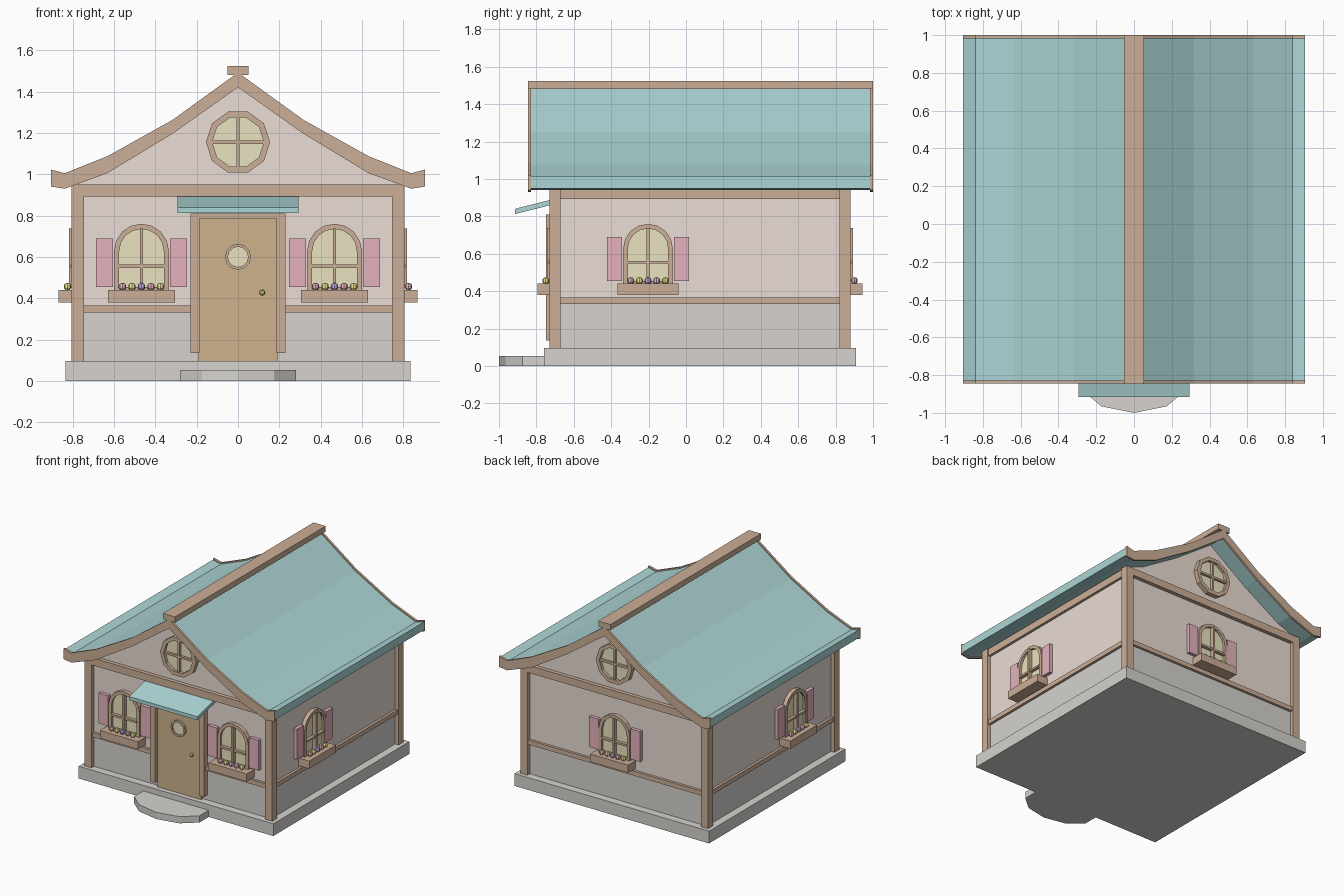
import bpy, bmesh
from math import pi, cos, sin
from mathutils import Matrix, Vector

if "Cube" in bpy.data.objects:
    bpy.data.objects.remove(bpy.data.objects["Cube"])


def material(name, rgb):
    m = bpy.data.materials.new(name)
    m.diffuse_color = (*rgb, 1)
    m.use_nodes = True
    m.node_tree.nodes["Principled BSDF"].inputs["Base Color"].default_value = m.diffuse_color
    return m


WOOD = material("wood", (0.60, 0.43, 0.31))
DOOR = material("door_wood", (0.62, 0.45, 0.27))
PLASTER = material("plaster", (0.82, 0.72, 0.66))
STONE = material("stone", (0.67, 0.65, 0.62))
TEAL = material("teal_tiles", (0.42, 0.67, 0.67))
GLASS = material("glass", (0.82, 0.77, 0.53))
PINK = material("pink", (0.78, 0.45, 0.52))
YELLOW = material("yellow", (0.85, 0.78, 0.3))
VIOLET = material("violet", (0.5, 0.42, 0.75))
I = Matrix.Identity(4)


def finish(name, bm, mat, M=I):
    bmesh.ops.recalc_face_normals(bm, faces=bm.faces)
    me = bpy.data.meshes.new(name)
    bm.to_mesh(me)
    bm.free()
    me.materials.append(mat)
    ob = bpy.data.objects.new(name, me)
    ob.matrix_world = M
    bpy.context.collection.objects.link(ob)
    return ob


def prism(name, pts, y0, y1, mat, M=I, hole=None):
    """Extrude an (x, z) outline from y0 to y1, optionally as a ring around a hole."""
    bm = bmesh.new()
    loops = [[bm.verts.new((x, y, z)) for x, z in p] for p in ([pts, hole] if hole else [pts]) for y in (y0, y1)]
    n = len(pts)

    def bridge(a, b):
        for i in range(n):
            j = (i + 1) % n
            bm.faces.new((a[i], a[j], b[j], b[i]))
    bridge(loops[0], loops[1])
    if hole:
        bridge(loops[2], loops[3])
        bridge(loops[0], loops[2])
        bridge(loops[1], loops[3])
    else:
        bm.faces.new(loops[0])
        bm.faces.new(loops[1])
    return finish(name, bm, mat, M)


def box(name, x0, x1, y0, y1, z0, z1, mat, M=I):
    return prism(name, [(x0, z0), (x1, z0), (x1, z1), (x0, z1)], y0, y1, mat, M)


def ball(name, c, r, mat, M=I):
    bm = bmesh.new()
    bmesh.ops.create_uvsphere(bm, u_segments=8, v_segments=5, radius=r, matrix=Matrix.Translation(c))
    return finish(name, bm, mat, M)


def circle(r, n, z):
    return [(r * cos(2 * pi * i / n), z + r * sin(2 * pi * i / n)) for i in range(n)]


def arch(w, bottom, spring, n=8):
    return [(-w, bottom), (w, bottom)] + [(w * cos(pi * i / n), spring + w * sin(pi * i / n)) for i in range(n + 1)]


def mirrored(half):
    """Complete an (x, z) run that ends on x = 0."""
    return half + [(-x, z) for x, z in reversed(half[:-1])]


# base and rounded doorstep
box("stone_base", -0.835, 0.835, -0.76, 0.91, 0, 0.095, STONE)
bm = bmesh.new()
bmesh.ops.create_cone(bm, cap_ends=True, segments=10, radius1=1, radius2=1, depth=1)
turn = Matrix.Rotation(pi / 2 - pi, 4, 'Z')
low = min((turn @ v.co).y for v in bm.verts)
if low > -0.99:
    turn = Matrix.Rotation(pi / 10, 4, 'Z') @ turn
bmesh.ops.transform(bm, verts=bm.verts, matrix=Matrix.Translation((0, -0.817, 0.026))
                    @ Matrix.Diagonal((0.295, 0.183, 0.052, 1)) @ turn)
finish("doorstep", bm, STONE)

# walls with gables
walls = mirrored([(0.775, 0.33), (0.775, 0.96), (0.63, 1.03), (0.32, 1.22), (0, 1.445)])
prism("plaster_walls", walls, -0.70, 0.85, PLASTER)
box("stone_lower_wall", -0.775, 0.775, -0.70, 0.85, 0.09, 0.34, STONE)

# timber posts, rails and beams
for sx, side in ((-1, "left"), (1, "right")):
    for y, end in ((-0.73, "front"), (0.82, "back")):
        a, b = sorted((sx * 0.745, sx * 0.805))
        box(f"{end}_{side}_post", a, b, y, y + 0.06, 0.095, 0.95, WOOD)
    a, b = sorted((sx * 0.75, sx * 0.795))
    box(f"{side}_rail", a, b, -0.68, 0.83, 0.33, 0.365, WOOD)
    box(f"{side}_beam", a, b, -0.68, 0.83, 0.893, 0.95, WOOD)
    a, b = sorted((sx * 0.20, sx * 0.76))
    box(f"front_{side}_rail", a, b, -0.72, -0.68, 0.33, 0.365, WOOD)
box("back_rail", -0.76, 0.76, 0.83, 0.87, 0.33, 0.365, WOOD)
for y, end in ((-0.73, "front"), (0.82, "back")):
    box(f"{end}_beam", -0.80, 0.80, y, y + 0.06, 0.893, 0.95, WOOD)

# swept roof, bargeboards and ridge
top = [(0.905, 1.012), (0.838, 0.995), (0.632, 1.077), (0.318, 1.252), (0, 1.482)]
under = [(0.905, 0.95), (0.838, 0.94), (0.632, 1.015), (0.318, 1.205), (0, 1.43)]


def roof_outline(grow):
    up = mirrored([(x, z + grow) for x, z in top])
    down = mirrored([(x, z - grow) for x, z in under])
    return up + down[::-1]


prism("roof", roof_outline(0), -0.83, 0.985, TEAL)
prism("front_bargeboard", roof_outline(0.01), -0.845, -0.828, WOOD)
prism("back_bargeboard", roof_outline(0.01), 0.983, 1.0, WOOD)
box("ridge_beam", -0.052, 0.052, -0.846, 1.0, 1.48, 1.523, WOOD)


def window(name, M):
    # arched frame, glazing bars, shutters and flower box
    prism(name + "_frame", arch(0.133, 0.43, 0.627), 0.01, -0.03, WOOD, M, hole=arch(0.108, 0.455, 0.627))
    prism(name + "_glass", arch(0.12, 0.44, 0.627), 0.01, -0.012, GLASS, M)
    box(name + "_upright_bar", -0.008, 0.008, -0.042, -0.01, 0.45, 0.737, WOOD, M)
    box(name + "_cross_bar", -0.11, 0.11, -0.036, -0.01, 0.547, 0.562, WOOD, M)
    for s, side in ((-1, "left"), (1, "right")):
        a, b = sorted((s * 0.138, s * 0.22))
        box(f"{name}_{side}_shutter", a, b, -0.027, 0.01, 0.455, 0.69, PINK, M)
    box(name + "_flower_box", -0.163, 0.163, -0.093, 0.01, 0.38, 0.44, WOOD, M)
    for i, mat in enumerate((PINK, YELLOW, VIOLET, PINK, YELLOW)):
        ball(f"{name}_flower_{i + 1}", Vector(((i - 2) * 0.046, -0.05, 0.456)), 0.019, mat, M)


def place(x, y, turn):
    return Matrix.Translation((x, y, 0)) @ Matrix.Rotation(turn, 4, 'Z')


window("front_left_window", place(-0.467, -0.70, 0))
window("front_right_window", place(0.467, -0.70, 0))
window("right_window", place(0.775, -0.203, pi / 2))
window("left_window", place(-0.775, -0.203, -pi / 2))
window("back_window", place(0, 0.85, pi))

# round gable windows
for name, M in (("front_gable", place(0, -0.70, 0)), ("back_gable", place(0, 0.85, pi))):
    prism(name + "_frame", circle(0.155, 10, 1.155), 0.01, -0.035, WOOD, M, hole=circle(0.125, 10, 1.155))
    prism(name + "_glass", circle(0.135, 10, 1.155), 0.01, -0.012, GLASS, M)
    box(name + "_upright_bar", -0.008, 0.008, -0.03, -0.01, 1.03, 1.28, WOOD, M)
    box(name + "_cross_bar", -0.125, 0.125, -0.03, -0.01, 1.147, 1.163, WOOD, M)

# door with frame, porthole, knob and awning
box("door", -0.19, 0.19, -0.722, -0.68, 0.095, 0.79, DOOR)
jambs = [(-0.23, 0.136), (-0.187, 0.136), (-0.187, 0.785), (0.187, 0.785),
         (0.187, 0.136), (0.23, 0.136), (0.23, 0.81), (-0.23, 0.81)]
prism("door_frame", jambs, -0.748, -0.68, WOOD)
prism("door_porthole_frame", circle(0.063, 12, 0.6), -0.738, -0.71, WOOD, hole=circle(0.049, 12, 0.6))
prism("door_porthole_glass", circle(0.055, 12, 0.6), -0.728, -0.71, GLASS)
ball("door_knob", Vector((0.117, -0.735, 0.427)), 0.014, YELLOW)
awning = [(-0.915, 0.812), (-0.915, 0.84), (-0.70, 0.894), (-0.70, 0.866)]
prism("awning", awning, -0.293, 0.293, TEAL, Matrix.Rotation(pi / 2, 4, 'Z') @ Matrix.Identity(4))
